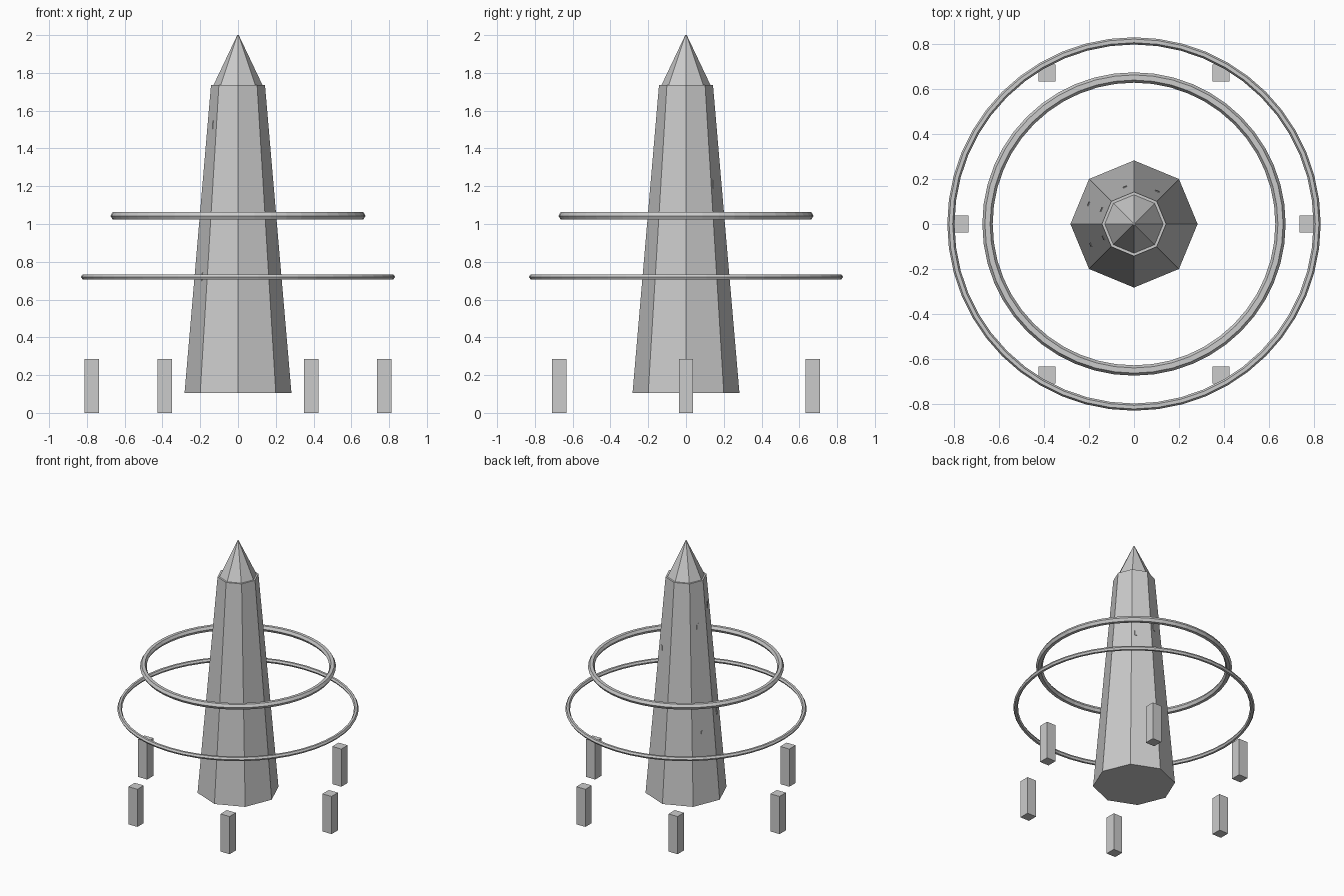
import bpy
from math import sin, cos, pi, radians, atan2

if "Cube" in bpy.data.objects:
    bpy.data.objects.remove(bpy.data.objects["Cube"])


def frustum(name, r1, r2, z1, z2, sides=8):
    bpy.ops.mesh.primitive_cone_add(vertices=sides, radius1=r1, radius2=r2,
                                    depth=z2 - z1, location=(0, 0, (z1 + z2) / 2))
    bpy.context.object.name = name


def ring(name, radius, thickness, z):
    bpy.ops.mesh.primitive_torus_add(major_radius=radius, minor_radius=thickness,
                                     major_segments=48, minor_segments=6,
                                     location=(0, 0, z))
    bpy.context.object.name = name


def box(name, size, loc, rot=(0, 0, 0)):
    bpy.ops.mesh.primitive_cube_add(size=1, location=loc, rotation=rot)
    ob = bpy.context.object
    ob.name = name
    ob.scale = size


# Floating eight-sided shaft and its pointed cap
Z0, Z1, R0, R1 = 0.105, 1.735, 0.283, 0.143
frustum("obelisk_shaft", R0, R1, Z0, Z1)
frustum("obelisk_cap", 0.13, 0.004, Z1, 2.0)

# Floating rings
ring("upper_ring", 0.652, 0.023, 1.043)
ring("lower_ring", 0.815, 0.016, 0.72)

# Small stone posts around the base
for i in range(6):
    a = i * pi / 3
    box(f"post_{i + 1}", (0.076, 0.076, 0.286),
        (0.775 * cos(a), 0.775 * sin(a), 0.143))

# Small raised marks on the shaft faces: face angle, sideways offset, height
tilt = -atan2((R0 - R1) * cos(pi / 8), Z1 - Z0)
marks = [(202.5, 0.005, 1.525), (157.5, -0.004, 1.41), (112.5, -0.026, 1.29),
         (67.5, -0.04, 1.21), (157.5, -0.006, 0.62), (202.5, 0.012, 0.72)]
for i, (deg, side, z) in enumerate(marks):
    a = radians(deg)
    d = (R0 + (R1 - R0) * (z - Z0) / (Z1 - Z0)) * cos(pi / 8) - 0.001
    box(f"mark_{i + 1}", (0.008, 0.02, 0.045),
        (d * cos(a) - side * sin(a), d * sin(a) + side * cos(a), z),
        (0, tilt, a))
